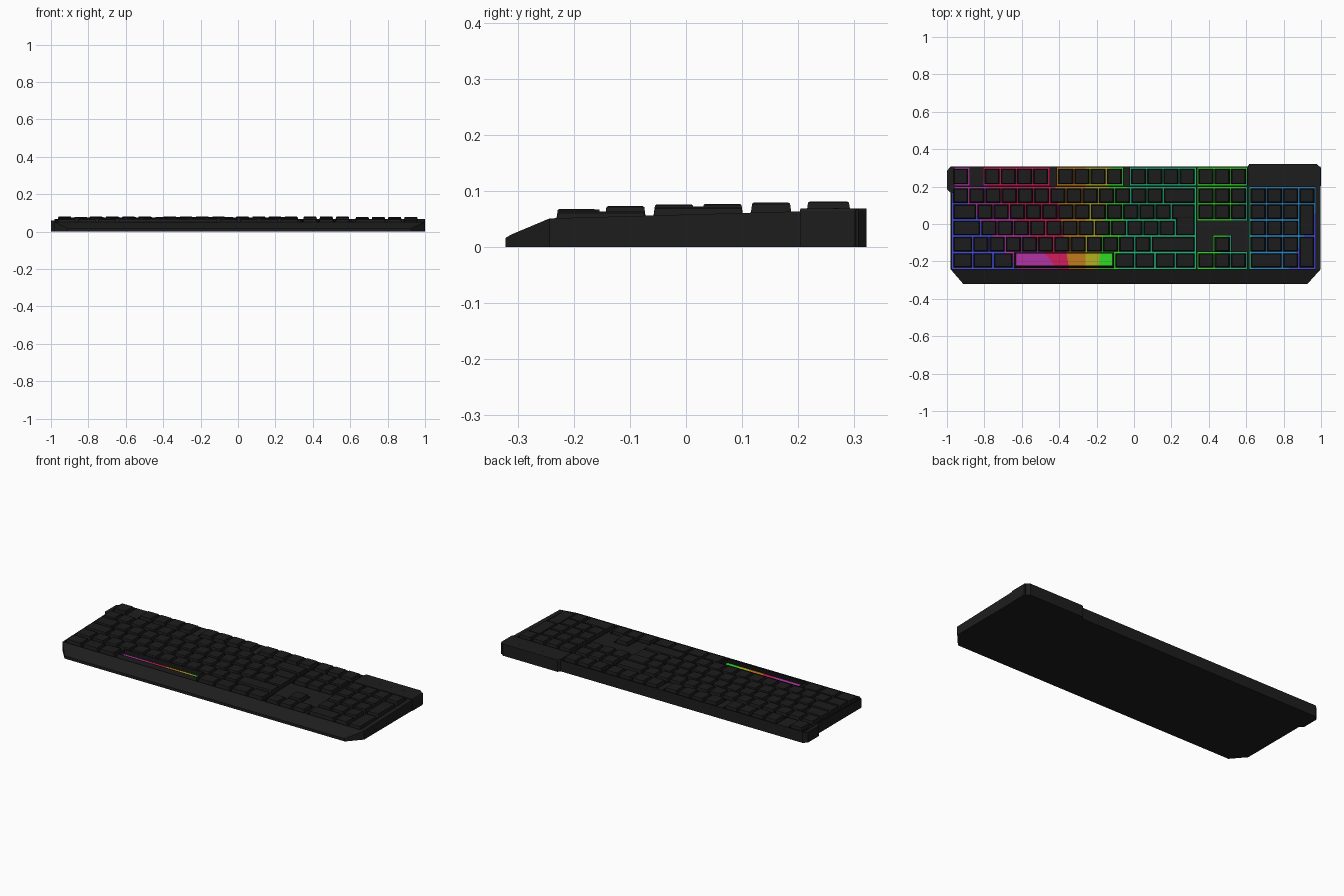
import bpy, bmesh
from mathutils import Vector

if "Cube" in bpy.data.objects:
    bpy.data.objects.remove(bpy.data.objects["Cube"])

U, ROW = 0.0866, 0.0866            # key pitch
MAIN_X, NAV_X, PAD_X = -0.970, 0.342, 0.621
TOP_Y = 0.195                      # back edge of the number row
F0, F1 = 0.208, 0.300              # function row


def deck(y):
    """Height of the sloped top of the case."""
    return 0.052 + (y + 0.24) * 0.0265


def material(name, rgb):
    m = bpy.data.materials.new(name)
    m.diffuse_color = (*rgb, 1)
    m.use_nodes = True
    m.node_tree.nodes["Principled BSDF"].inputs["Base Color"].default_value = m.diffuse_color
    return m


CASE = material("case black", (0.0125, 0.0125, 0.0125))
CAP = material("keycap black", (0.0115, 0.0115, 0.012))
GLOW = [material(n, c) for n, c in [
    ("glow blue", (0.06, 0.07, 0.75)), ("glow purple", (0.46, 0.035, 0.38)),
    ("glow crimson", (0.65, 0.012, 0.10)), ("glow orange", (0.55, 0.20, 0.012)),
    ("glow olive", (0.46, 0.44, 0.015)), ("glow green", (0.03, 0.72, 0.02)),
    ("glow teal", (0.015, 0.47, 0.20)), ("glow steel blue", (0.02, 0.25, 0.58))]]


def finish(name, bm, mats):
    bmesh.ops.recalc_face_normals(bm, faces=bm.faces)
    me = bpy.data.meshes.new(name)
    bm.to_mesh(me)
    bm.free()
    for m in mats:
        me.materials.append(m)
    ob = bpy.data.objects.new(name, me)
    bpy.context.collection.objects.link(ob)
    return ob


def loft(bm, rings, capped=True):
    """Skin matching rings; cap both ends, or join last ring to first when not capped."""
    vs = [[bm.verts.new(p) for p in r] for r in rings]
    n = len(vs[0])
    for a, b in zip(vs, vs[1:] if capped else vs[1:] + vs[:1]):
        for i in range(n):
            bm.faces.new((a[i], a[(i + 1) % n], b[(i + 1) % n], b[i]))
    if capped:
        bm.faces.new(vs[0])
        bm.faces.new(vs[-1])


def rect(x0, x1, y0, y1, z, ix=0.0, iy=None):
    """Rectangle ring with insets; z may be a number or a function of y."""
    f = z if callable(z) else (lambda y: z)
    iy = ix if iy is None else iy
    x0, x1, y0, y1 = x0 + ix, x1 - ix, y0 + iy, y1 - iy
    return [(x0, y0, f(y0)), (x1, y0, f(y0)), (x1, y1, f(y1)), (x0, y1, f(y1))]


def prism(name, outline, rings, mat):
    bm = bmesh.new()
    cx = sum(p[0] for p in outline) / len(outline)
    cy = sum(p[1] for p in outline) / len(outline)
    loft(bm, [[(cx + (x - cx) * s, cy + (y - cy) * s, z) for x, y in outline] for z, s in rings])
    return finish(name, bm, [mat])


# key layout: each key is (x0, x1, y0, y1, top height, side gap)
TOPS = [0.079, 0.077, 0.076, 0.073, 0.068]
keys = []


def row_y(r):
    return TOP_Y - ROW * (r + 1), TOP_Y - ROW * r


def key_row(x, r, widths):
    """Lay keys left to right; a negative width leaves a gap; row -1 is the function row."""
    y0, y1 = (F0, F1) if r < 0 else row_y(r)
    top = 0.081 if r < 0 else TOPS[r]
    for w in widths:
        if w > 0:
            keys.append((x, x + w * U, y0, y1, top, 0.003 if w == 1 else 0.0045))
        x += abs(w) * U


F_GROUPS = [(MAIN_X, 1), (-0.802, 4), (-0.408, 4), (-0.019, 4), (NAV_X, 3)]
for gx, n in F_GROUPS:
    key_row(gx, -1, [1] * n)
key_row(MAIN_X, 0, [1] * 13 + [2])
key_row(MAIN_X, 1, [1.5] + [1] * 12 + [1.5])
key_row(MAIN_X, 2, [1.75] + [1] * 12)
key_row(MAIN_X, 3, [1.25] + [1] * 11 + [2.75])
key_row(MAIN_X, 4, [1.25] * 3 + [-6.25] + [1.25] * 4)     # space bar built below
for r in (0, 1):
    key_row(NAV_X, r, [1] * 3)
key_row(NAV_X + U, 3, [1])
key_row(NAV_X, 4, [1] * 3)
key_row(PAD_X, 0, [1] * 4)
for r in (1, 2, 3):
    key_row(PAD_X, r, [1] * 3)
key_row(PAD_X, 4, [2, 1])
# low, tall keys spanning two rows: main enter, pad plus, pad enter
for x, w, r, top in [(MAIN_X + 13.75 * U, 1.25, 1, 0.072), (PAD_X + 3 * U, 1, 1, 0.071),
                     (PAD_X + 3 * U, 1, 3, 0.063)]:
    keys.append((x, x + w * U, row_y(r + 1)[0], row_y(r)[1], top, 0.0045))

# keycaps: tapered blocks with chamfered top edges
bm = bmesh.new()
for x0, x1, y0, y1, top, gap in keys:
    base = deck((y0 + y1) / 2) - 0.016
    loft(bm, [rect(x0, x1, y0, y1, base, gap, 0.005),
              rect(x0, x1, y0, y1, top - 0.002, 0.0095),
              rect(x0, x1, y0, y1, top, 0.0125)])
finish("keycaps", bm, [CAP])

# space bar: open frame of four thin skirts, backlight visible through it
bm = bmesh.new()
base, brim = (-0.642, -0.107, -0.234, -0.1525), (-0.632, -0.114, -0.224, -0.1545)
loft(bm, [rect(*base, 0.036), rect(*brim, 0.067), rect(*brim, 0.067, 0.002),
          rect(*base, 0.036, 0.002)], capped=False)
finish("space_bar", bm, [CAP])

# key wells: one sunken tray for each group of keys
wells = [(gx, gx + n * U, F0, F1) for gx, n in F_GROUPS]
wells += [(MAIN_X, MAIN_X + 15 * U, row_y(4)[0], TOP_Y),
          (NAV_X, NAV_X + 3 * U, row_y(1)[0], TOP_Y),
          (NAV_X + U, NAV_X + 2 * U, row_y(3)[0] + 0.008, row_y(3)[1]),
          (NAV_X, NAV_X + 3 * U, row_y(4)[0], row_y(4)[1]),
          (PAD_X, PAD_X + 4 * U, row_y(4)[0], TOP_Y)]
bm = bmesh.new()
for w in wells:
    loft(bm, [rect(*w, lambda y: deck(y) - 0.020, -0.003), rect(*w, 0.12, -0.003)])
cutter = finish("well_cutter", bm, [CASE])
cutter.hide_render = True
cutter.hide_viewport = True

# case: lofted from front to back, wedge-shaped front lip with cut corners
stations = [(-0.322, -0.912, 0.925, 0.016), (-0.312, -0.920, 0.935, 0.022),
            (-0.243, -0.980, 0.997, 0.051), (0.307, -0.980, 0.997, deck(0.307))]
bm = bmesh.new()
loft(bm, [[(a, y, 0), (b, y, 0), (b, y, z), (a, y, z)] for y, a, b, z in stations])
case = finish("case", bm, [CASE])
mod = case.modifiers.new("wells", 'BOOLEAN')
mod.operation = 'DIFFERENCE'
mod.solver = 'EXACT'
mod.object = cutter

# backlight sheets, split along slanted colour borders: (x at front, x at back)
borders = [(-0.66, -1.0), (-0.45, -0.82), (-0.355, -0.43), (-0.26, -0.26), (-0.185, -0.13),
           (-0.08, -0.03), (0.336, 0.336), (0.45, 0.606), (0.63, 0.63), (0.85, 1.06)]
order = [0, 1, 2, 3, 4, 5, 6, 5, 6, 7, 0]
planes = [(Vector((a, -0.19, 0)), Vector((0.44, a - b, 0))) for a, b in borders]
bm = bmesh.new()
for w in wells:
    bm.faces.new([bm.verts.new(p) for p in rect(*w, lambda y: deck(y) - 0.018, -0.003)])
for co, no in planes:
    bmesh.ops.bisect_plane(bm, geom=bm.verts[:] + bm.edges[:] + bm.faces[:],
                           plane_co=co, plane_no=no)
for f in bm.faces:
    c = f.calc_center_median()
    f.material_index = order[sum((c - co).dot(no) > 0 for co, no in planes)]
finish("backlight", bm, GLOW)

# raised rear control housing and left side bump
prism("control_housing", [(0.607, 0.203), (1.0, 0.203), (1.0, 0.300), (0.975, 0.322),
                          (0.617, 0.322), (0.607, 0.307)],
      [(0, 1), (0.064, 1), (0.069, 0.985)], CASE)
prism("side_bump", [(-0.96, 0.165), (-0.98, 0.165), (-1.0, 0.185), (-1.0, 0.285),
                    (-0.98, 0.307), (-0.96, 0.307)], [(0, 1), (0.061, 1)], CASE)

# indicator lights on the housing
for i in range(3):
    x = 0.74 + 0.077 * i
    bm = bmesh.new()
    loft(bm, [rect(x - 0.005, x + 0.005, 0.263, 0.273, z) for z in (0.068, 0.0695)])
    finish(f"indicator_{i + 1}", bm, [CAP])
